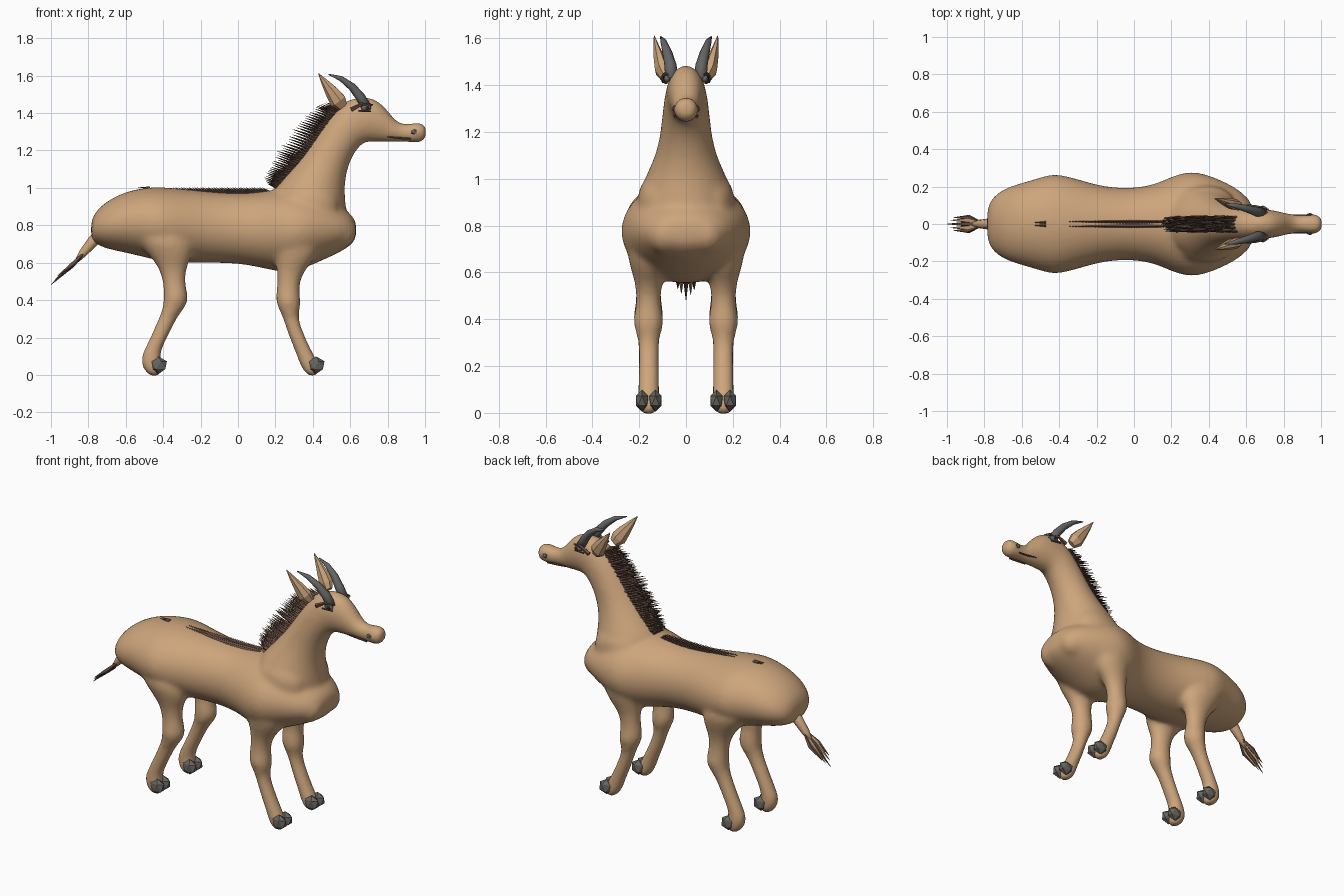
import bpy, bmesh, math, random
from mathutils import Vector, Matrix

random.seed(4)
cube = bpy.data.objects.get("Cube")
if cube:
    bpy.data.objects.remove(cube)


def material(name, rgb):
    mat = bpy.data.materials.new(name)
    mat.use_nodes = True
    mat.diffuse_color = (*rgb, 1)
    mat.node_tree.nodes["Principled BSDF"].inputs["Base Color"].default_value = (*rgb, 1)
    return mat


TAN = material("tan hide", (.61, .375, .2))
BROWN = material("dark brown hair", (.14, .078, .056))
GREY = material("grey horn", (.13, .13, .13))
HOOF = material("warm grey hoof", (.135, .13, .115))
BLACK = material("black pupil", (.02, .02, .02))


def finish(name, bm, mat, smooth=False):
    bmesh.ops.recalc_face_normals(bm, faces=bm.faces)
    mesh = bpy.data.meshes.new(name)
    bm.to_mesh(mesh)
    bm.free()
    mesh.materials.append(mat)
    mesh.polygons.foreach_set("use_smooth", [smooth] * len(mesh.polygons))
    obj = bpy.data.objects.new(name, mesh)
    bpy.context.collection.objects.link(obj)
    return obj


def skin(bm, rings):
    """Join equal rings of points into a closed tube."""
    loops = [[bm.verts.new(p) for p in ring] for ring in rings]
    n = len(loops[0])
    for a, b in zip(loops, loops[1:]):
        for i in range(n):
            j = (i + 1) % n
            bm.faces.new((a[i], a[j], b[j], b[i]))
    bm.faces.new(loops[0])
    bm.faces.new(loops[-1][::-1])


def loft(bm, sections, y=0, n=16):
    """Sections are two opposite outline points in x, z and a half width in y."""
    rings = []
    for x1, z1, x2, z2, w in sections:
        mid = Vector(((x1 + x2) / 2, y, (z1 + z2) / 2))
        half = Vector(((x1 - x2) / 2, 0, (z1 - z2) / 2))
        side = Vector((0, w, 0))
        turns = [math.tau * i / n for i in range(n)]
        rings.append([mid + half * math.cos(t) + side * math.sin(t) for t in turns])
    skin(bm, rings)


def tube(bm, path, n=6, flat=1):
    """Path entries are a point and a radius; flat narrows the tube in y."""
    pts = [Vector(p) for p, r in path]
    rings = []
    for k, (p, r) in enumerate(path):
        axis = pts[min(k + 1, len(pts) - 1)] - pts[max(k - 1, 0)]
        u = axis.cross(Vector((0, 1, 0))).normalized()
        v = axis.cross(u).normalized() * flat
        turns = [math.tau * i / n for i in range(n)]
        rings.append([pts[k] + (u * math.cos(t) + v * math.sin(t)) * r for t in turns])
    skin(bm, rings)


def spike(bm, root, tip, r, n=4):
    tube(bm, [(root, r), (tip, r * .08)], n)


def blob(bm, centre, size, detail=2):
    bmesh.ops.create_icosphere(bm, subdivisions=detail, radius=1,
                               matrix=Matrix.Translation(centre) @ Matrix.Diagonal((*size, 1)))


# Body: torso, neck with head, and legs, blended into one skin
bm = bmesh.new()
torso = [(-.787, .81, .74, .07), (-.77, .87, .7, .135), (-.7, .935, .67, .195),
         (-.6, .985, .65, .225), (-.5, 1.005, .625, .255), (-.42, 1.01, .605, .28),
         (-.3, 1.0, .595, .245), (-.15, .983, .595, .2), (0, .973, .593, .195),
         (.12, .982, .57, .218), (.22, 1.0, .545, .27), (.32, 1.0, .55, .292),
         (.42, .98, .595, .26), (.52, .92, .64, .215), (.6, .87, .685, .16), (.635, .82, .73, .08)]
loft(bm, [(x, top, x, low, w) for x, top, low, w in torso])
neck = [(.16, .96, .58, .76, .2), (.2, 1.01, .585, .88, .205), (.27, 1.085, .57, .99, .16),
        (.35, 1.18, .583, 1.09, .12), (.43, 1.3, .618, 1.18, .107),
        (.5, 1.405, .665, 1.236, .098), (.56, 1.465, .69, 1.244, .09),
        (.64, 1.49, .71, 1.244, .084), (.73, 1.488, .74, 1.244, .078),
        (.795, 1.425, .79, 1.243, .064), (.84, 1.363, .83, 1.244, .056),
        (.885, 1.338, .885, 1.247, .046), (.93, 1.348, .93, 1.24, .052),
        (.975, 1.355, .975, 1.238, .057), (1.008, 1.335, 1.008, 1.26, .04)]
loft(bm, neck)
for s in (-1, 1):
    blob(bm, (.53, s * .08, .765), (.11, .1, .1))
    blob(bm, (.38, s * .11, .9), (.17, .105, .14))
# leg entries: height, rear x, front x, half width, distance from the middle
fore = [(.78, .17, .47, .11, .16), (.63, .195, .43, .085, .15), (.56, .208, .355, .058, .155),
        (.47, .208, .325, .052, .16), (.4, .198, .338, .068, .162), (.36, .212, .336, .063, .162),
        (.31, .238, .318, .043, .16), (.2, .272, .361, .046, .16), (.11, .312, .405, .046, .16),
        (.06, .325, .435, .05, .16), (-.012, .37, .435, .046, .16)]
hind = [(.78, -.58, -.26, .11, .15), (.66, -.5, -.23, .09, .15), (.58, -.425, -.275, .058, .155),
        (.49, -.4, -.283, .052, .16), (.42, -.4, -.262, .068, .162), (.37, -.4, -.272, .063, .162),
        (.32, -.418, -.318, .045, .16), (.2, -.47, -.377, .046, .16), (.11, -.516, -.42, .046, .16),
        (.06, -.525, -.405, .05, .16), (-.012, -.48, -.405, .046, .16)]
for leg in (fore, hind):
    for s in (-1, 1):
        loft(bm, [(a, z, b, z, w) for z, a, b, w, y in leg], s * leg[3][4])
body = finish("body", bm, TAN, True)
sub = body.modifiers.new("Round", "SUBSURF")
sub.levels = sub.render_levels = 2
voxel = body.modifiers.new("Blend", "REMESH")
voxel.mode = "VOXEL"
voxel.voxel_size = .013
voxel.use_smooth_shade = True
relax = body.modifiers.new("Relax", "SMOOTH")
relax.factor = .5
relax.iterations = 14

# Hooves: two faceted toes on every foot
for x, end in ((.418, "fore"), (-.425, "hind")):
    for s, side in ((1, "left"), (-1, "right")):
        bm = bmesh.new()
        for y in (.13, .188):
            blob(bm, (x, s * y, .052), (.05, .031, .047), 1)
        finish(f"{end}_hoof_{side}", bm, HOOF)

# Horns, ears, eyes, brows, nostrils and mouth, one per side
for s, side in ((1, "left"), (-1, "right")):
    bm = bmesh.new()
    tube(bm, [((.69, s * .062, 1.425), .027), ((.655, s * .066, 1.485), .026),
              ((.61, s * .08, 1.54), .021), ((.55, s * .095, 1.585), .014),
              ((.485, s * .108, 1.607), .003)], 8)
    finish("horn_" + side, bm, GREY, True)

    bm = bmesh.new()
    tube(bm, [((.56, s * .09, 1.435), .03), ((.535, s * .104, 1.466), .047),
              ((.505, s * .114, 1.51), .038), ((.462, s * .128, 1.568), .019),
              ((.43, s * .136, 1.612), .002)], 7, .65)
    finish("ear_" + side, bm, TAN)

    bm = bmesh.new()
    blob(bm, (.685, s * .081, 1.428), (.028, .015, .018))
    finish("eye_" + side, bm, GREY, True)
    bm = bmesh.new()
    blob(bm, (.69, s * .093, 1.428), (.01, .005, .01))
    finish("pupil_" + side, bm, BLACK, True)

    bm = bmesh.new()
    tube(bm, [((.605, s * .094, 1.418), .013), ((.66, s * .091, 1.447), .009),
              ((.72, s * .077, 1.445), .004)], 5)
    tube(bm, [((.645, s * .091, 1.412), .005), ((.71, s * .082, 1.408), .004)], 5)
    finish("brow_" + side, bm, BROWN)

    bm = bmesh.new()
    blob(bm, (.94, s * .05, 1.3), (.018, .009, .015), 1)
    finish("nostril_" + side, bm, GREY)
    bm = bmesh.new()
    tube(bm, [((.8, s * .052, 1.272), .003), ((.86, s * .045, 1.266), .006),
              ((.925, s * .046, 1.262), .005)], 5)
    finish("mouth_" + side, bm, BROWN)

# Mane: ragged rows of bristles swept back from the crest of the neck
crest = [Vector((x, 0, z)) for x, z, *_ in neck[1:7]]
bm = bmesh.new()
rows, count = 5, 46
for row in range(rows):
    across = row / (rows - 1) * 2 - 1
    for k in range(count):
        t = k / count * (len(crest) - 1.35)
        i = int(t)
        y = across * .034 + random.uniform(-.004, .004)
        root = crest[i].lerp(crest[i + 1], t - i) + Vector((.03, y, -.02))
        swell = math.sin(math.pi * min(1, .1 + .8 * k / count)) ** .8
        reach = (.045 + .1 * swell) * random.uniform(.8, 1.12) * (1 - .12 * abs(across))
        tip = root + Vector((-reach, random.uniform(-.006, .006), .015 + reach * .25))
        spike(bm, root, tip, .01)
finish("mane", bm, BROWN)

# Ridge: short bristles lying along the back
bm = bmesh.new()
for k in range(34):
    x = .18 - k * .0145
    for y in (-.011, .011):
        spike(bm, (x, y, .968), (x - .05, y * 1.2, 1.002), .01)
for y in (-.008, .008):
    spike(bm, (-.47, y, .999), (-.535, y, 1.004), .008)
finish("back_ridge", bm, BROWN)

# Tail and its tuft of brown and tan locks
bm = bmesh.new()
tube(bm, [((-.72, 0, .78), .022), ((-.775, 0, .715), .03), ((-.83, 0, .65), .022),
          ((-.87, 0, .6), .008)], 8)
finish("tail", bm, TAN, True)
for name, mat, locks in (("tail_tuft", BROWN, ((-.035, .53), (0, .482), (.035, .525))),
                         ("tail_inner_locks", TAN, ((-.02, .51), (.02, .505)))):
    bm = bmesh.new()
    for y, drop in locks:
        tube(bm, [((-.83, y * .4, .645), .007), ((-.885, y, .59), .015),
                  ((-1 + abs(y), y, drop), .001)], 5)
    finish(name, bm, mat)
